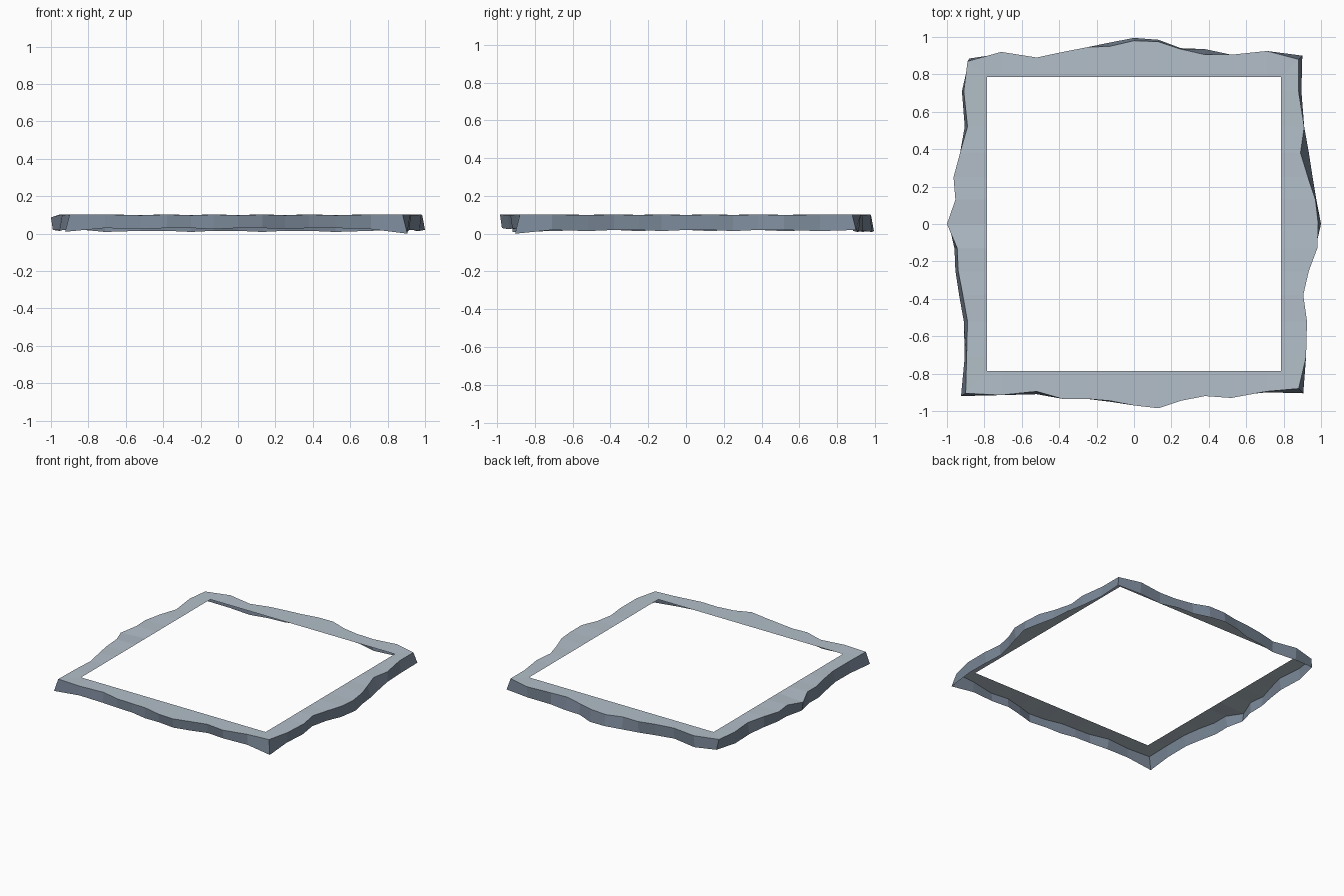
import bpy, bmesh

if "Cube" in bpy.data.objects:
    bpy.data.objects.remove(bpy.data.objects["Cube"])

IN = 0.787       # half width of the square opening
TOP = 0.102      # height of the rim surface
S = [-0.71, -0.52, -0.38, -0.25, -0.13, 0, 0.13, 0.25, 0.38, 0.52, 0.71]

# outward distance of the rocky edge: (upper line, lower line) per side,
# going anticlockwise from the front-left corner
FRONT = ([.915, .895, .935, .935, .945, .97, .985, .945, .92, .93, .895],
         [.915, .91, .93, .935, .95, .96, .975, .935, .91, .92, .90])
RIGHT = ([.92, .925, .905, .935, .98, .985, .97, .93, .89, .91, .88],
         [.91, .915, .90, .93, .97, 1.0, .975, .955, .935, .91, .895])
BACK = ([.925, .905, .905, .935, .975, .98, .95, .945, .92, .89, .92],
        [.915, .905, .935, .94, .985, .995, .97, .935, .915, .885, .91])
LEFT = ([.91, .89, .93, .965, .955, 1.0, .945, .94, .915, .89, .895],
        [.92, .905, .93, .955, .95, .99, .96, .955, .935, .91, .905])
# corner that starts each side: upper x, y, lower x, y, lower z
CORNERS = [(-.90, -.905, -.925, -.92, .01), (.88, -.88, .905, -.905, 0),
           (.88, .88, .90, .90, .02), (-.89, .87, -.88, .885, .025)]
LOW_Z = [.03, .02, .015, .02]


def turn(x, y, k):
    """Rotate a point by k quarter turns."""
    for _ in range(k):
        x, y = -y, x
    return x, y


def colour(name, rgb):
    mat = bpy.data.materials.new(name)
    mat.diffuse_color = (*rgb, 1)
    mat.use_nodes = True
    mat.node_tree.nodes["Principled BSDF"].inputs["Base Color"].default_value = mat.diffuse_color
    return mat


# three matching loops: opening, upper edge, lower edge
inner, upper, lower = [], [], []
for k, (up, low) in enumerate((FRONT, RIGHT, BACK, LEFT)):
    ux, uy, lx, ly, lz = CORNERS[k]
    inner.append((*turn(-IN, -IN, k), TOP - .002))
    upper.append((ux, uy, TOP))
    lower.append((lx, ly, lz))
    for i, s in enumerate(S):
        inner.append((*turn(s, -IN, k), TOP - .002))
        upper.append((*turn(s, -up[i], k), TOP - (.015 if up[i] == 1.0 else .004 * (i % 2))))
        lower.append((*turn(s, -low[i], k), LOW_Z[k] - .006 * (i % 3 == 1)))

# flat pale rim with an open, darker skirt hanging from its outer edge
bm = bmesh.new()
loops = [[bm.verts.new(p) for p in loop] for loop in (lower, upper, inner)]
n = len(inner)
for band, (a, b) in enumerate(zip(loops, loops[1:])):
    for i in range(n):
        j = (i + 1) % n
        face = bm.faces.new((a[i], a[j], b[j], b[i]))
        face.material_index = band
mesh = bpy.data.meshes.new("stone_rim")
bm.to_mesh(mesh)
bm.free()
mesh.materials.append(colour("dark_slate", (.20, .25, .32)))
mesh.materials.append(colour("pale_slate", (.45, .52, .58)))
rim = bpy.data.objects.new("stone_rim", mesh)
bpy.context.collection.objects.link(rim)
